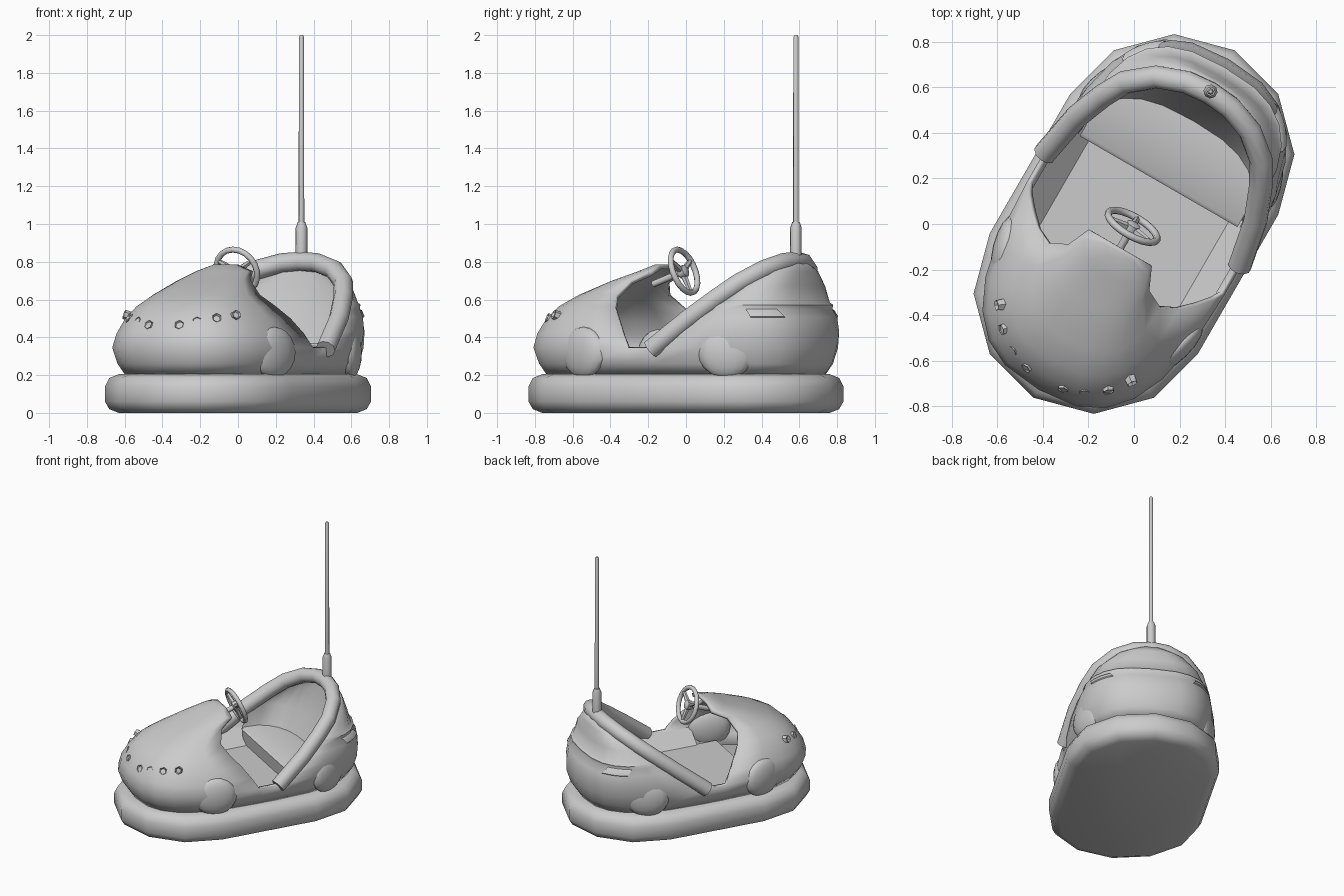
import bpy, bmesh, math
from mathutils import Vector, Matrix

cube = bpy.data.objects.get("Cube")
if cube:
    bpy.data.objects.remove(cube)

grey = bpy.data.materials.new("plain grey")
grey.use_nodes = True
GREY = (0.6, 0.6, 0.6, 1)
grey.diffuse_color = GREY
grey.node_tree.nodes["Principled BSDF"].inputs["Base Color"].default_value = GREY

TURN = math.radians(-30)   # the whole car is turned on its stand
SEG = 12


def finish(name, bm, fix_normals=True, thickness=0):
    """Turn a bmesh into a shaded, turned object."""
    if fix_normals:
        bmesh.ops.recalc_face_normals(bm, faces=bm.faces)
    mesh = bpy.data.meshes.new(name)
    bm.to_mesh(mesh)
    bm.free()
    mesh.materials.append(grey)
    obj = bpy.data.objects.new(name, mesh)
    bpy.context.collection.objects.link(obj)
    obj.rotation_euler.z = TURN
    if thickness:
        mod = obj.modifiers.new("shell", "SOLIDIFY")
        mod.thickness = thickness
        mod.offset = -1
    bpy.ops.object.select_all(action="DESELECT")
    obj.select_set(True)
    bpy.context.view_layer.objects.active = obj
    bpy.ops.object.shade_smooth_by_angle(angle=math.radians(50))
    return obj


def half(side, z, w, tip, end, start=-90, stop=90):
    """Half of a rounded slice: side -1 is the nose, +1 the tail."""
    pts = []
    for i in range(SEG + 1):
        t = math.radians(start + (stop - start) * i / SEG)
        s, c = math.sin(t), max(0, math.cos(t))
        u = math.copysign(abs(s) ** 0.75, s) * w
        pts.append(Vector((-side * u, end + (tip - end) * c ** 0.75, z)))
    return pts


def loft(bm, rings, closed=False, bottom=False, top=False):
    rows = [[bm.verts.new(p) for p in r] for r in rings]
    n = len(rows[0])
    for a, b in zip(rows, rows[1:]):
        for i in range(n if closed else n - 1):
            j = (i + 1) % n
            bm.faces.new((a[i], a[j], b[j], b[i]))
    if bottom:
        bm.faces.new(rows[0][::-1])
    if top:
        bm.faces.new(rows[-1])


def tube(bm, path, radii, ref, closed=False, sides=8):
    """Sweep a round section along a path."""
    path = [Vector(p) for p in path]
    n = len(path)
    ref = Vector(ref)
    if not isinstance(radii, (list, tuple)):
        radii = [radii] * n
    rings = []
    for i, p in enumerate(path):
        if closed:
            t = path[(i + 1) % n] - path[i - 1]
        else:
            t = path[min(i + 1, n - 1)] - path[max(i - 1, 0)]
        t.normalize()
        s = t.cross(ref).normalized()
        m = s.cross(t)
        rings.append([p + radii[i] * (math.cos(a) * s + math.sin(a) * m)
                      for a in (math.tau * (k + 0.5) / sides for k in range(sides))])
    if closed:
        rings.append(rings[0])
    loft(bm, rings, closed=True, bottom=not closed, top=not closed)
    bmesh.ops.remove_doubles(bm, verts=bm.verts, dist=1e-5)


def prism(name, section, half_width):
    """Extrude a (y, z) section across the car."""
    bm = bmesh.new()
    loft(bm, [[(x, y, z) for y, z in section] for x in (-half_width, half_width)],
         closed=True, bottom=True, top=True)
    return finish(name, bm)


# Rubber bumper: twelve-sided round stretched lengthwise
def stadium(r, z):
    pts = []
    for k in range(14):
        a = math.radians(30 * (k if k < 7 else k - 1))
        shift = 0.353 if k < 7 else -0.353
        pts.append((r * math.cos(a), r * math.sin(a) + shift, z))
    return pts


bm = bmesh.new()
loft(bm, [stadium(r, z) for r, z in
          ((0.455, 0), (0.505, 0.02), (0.528, 0.06), (0.528, 0.14), (0.505, 0.185), (0.455, 0.205))],
     closed=True, bottom=True, top=True)
finish("bumper", bm)

# Body shell in one skin: lower hull, hood and tail.
# Slices give height, half width, end of the car and edge of the opening.
HOOD = ((0.345, 0.5, -0.84, -0.07), (0.42, 0.47, -0.82, -0.115), (0.5, 0.42, -0.77, -0.17),
        (0.565, 0.36, -0.7, -0.225), (0.625, 0.285, -0.59, -0.26), (0.7, 0.205, -0.4, -0.22),
        (0.75, 0.16, -0.25, -0.12), (0.785, 0.07, -0.17, -0.12))
TAIL = ((0.345, 0.5, 0.835, 0.08), (0.43, 0.49, 0.835, 0.18), (0.505, 0.465, 0.82, 0.28),
        (0.55, 0.438, 0.79, 0.34), (0.572, 0.435, 0.795, 0.365), (0.584, 0.42, 0.775, 0.385),
        (0.67, 0.36, 0.75, 0.49), (0.75, 0.24, 0.73, 0.6), (0.8, 0.09, 0.71, 0.65))
bm = bmesh.new()
loft(bm, [half(-1, z, w, -tip, -0.07) + half(1, z, w, tip, 0.08) for z, w, tip in
          ((0.19, 0.43, 0.765), (0.26, 0.475, 0.81))]
     + [half(-1, *HOOD[0]) + half(1, *TAIL[0])], closed=True)
loft(bm, [half(-1, *row) for row in HOOD], top=True)
loft(bm, [half(1, *row) for row in TAIL])
bmesh.ops.remove_doubles(bm, verts=bm.verts, dist=1e-5)
finish("body_shell", bm, False, 0.025)

# Tail lamps: slim slanted plates on both rear corners
for side, name in ((-1, "right"), (1, "left")):
    bm = bmesh.new()
    rows = []
    for z, w, tip, v, shift in ((0.505, 0.465, 0.82, 0.28, 0), (0.511, 0.468, 0.824, 0.29, 1),
                                (0.543, 0.45, 0.802, 0.33, 5), (0.55, 0.438, 0.79, 0.34, 6)):
        a, b = 30 + shift, 56 + shift
        rows.append(half(1, z, w, tip, v, *((a, b) if side < 0 else (-b, -a))))
    loft(bm, rows)
    finish(name + "_tail_lamp", bm, False)

# Cockpit lining behind the seat
bm = bmesh.new()
loft(bm, [half(1, *row) for row in
          ((0.35, 0.41, 0.52, 0.216), (0.505, 0.43, 0.59, 0.28),
           (0.67, 0.345, 0.64, 0.49), (0.79, 0.1, 0.66, 0.64))])
bmesh.ops.reverse_faces(bm, faces=bm.faces)
finish("backrest", bm, False)

# Floor, bench seat and sloping inner sills
prism("floor", ((-0.4, 0.2), (0.35, 0.2), (0.35, 0.25), (-0.4, 0.25)), 0.37)
prism("seat", ((0.23, 0.24), (0.48, 0.24), (0.53, 0.355), (0.23, 0.37), (0.215, 0.355)), 0.4)
for side, name in ((-1, "right"), (1, "left")):
    bm = bmesh.new()
    loft(bm, [[(side * x, y, z) for x, z in ((0.355, 0.22), (0.355, 0.25), (0.465, 0.34), (0.42, 0.22))]
              for y in (-0.25, 0.25)], closed=True, bottom=True, top=True)
    finish(name + "_inner_sill", bm)

# Padded rail around the back of the cockpit
side_path = [(0.495, 0.07), (0.455, 0.28), (0.4, 0.42), (0.345, 0.52), (0.235, 0.61), (0.11, 0.655)]
plan = side_path + [(0, 0.665)] + [(-x, y) for x, y in reversed(side_path)]
bm = bmesh.new()
tube(bm, [(x, y, 0.345 + 0.78 * (y - 0.08)) for x, y in plan], 0.052, (0, -0.8, 1), sides=10)
finish("padded_rail", bm)

# Power pole and its socket
bm = bmesh.new()
tube(bm, [(0, 0.672, z) for z in (0.8, 0.98, 1.01)], [0.031, 0.031, 0.02], (0, 1, 0))
finish("pole_socket", bm)
bm = bmesh.new()
tube(bm, [(0, 0.672, z) for z in (1, 1.99, 2)], [0.015, 0.014, 0.008], (0, 1, 0))
finish("pole", bm)

# Steering wheel with three spokes, hub and column
tilt = math.radians(20)
centre = Vector((0, -0.012, 0.75))
axis = Vector((0, math.cos(tilt), math.sin(tilt)))
across = Vector((1, 0, 0))
upward = Vector((0, -math.sin(tilt), math.cos(tilt)))


def on_rim(deg, r=0.122):
    a = math.radians(deg)
    return centre + r * (math.cos(a) * across + math.sin(a) * upward)


bm = bmesh.new()
tube(bm, [on_rim(k * 18) for k in range(20)], 0.016, axis, closed=True)
finish("steering_rim", bm)
for deg, name in ((30, "left"), (150, "right"), (270, "lower")):
    bm = bmesh.new()
    tube(bm, [centre - 0.01 * axis, on_rim(deg)], [0.02, 0.012], axis, sides=6)
    finish(name + "_spoke", bm)
bm = bmesh.new()
tube(bm, [centre + d * axis for d in (-0.2, -0.03, -0.025, 0.01, 0.018)],
     [0.018, 0.018, 0.034, 0.034, 0.02], across)
finish("steering_column", bm)

# Row of small six-sided lamps, nearly flush, on each side of the nose
LAMPS = ((0.09, -0.77, 0.46), (0.175, -0.735, 0.478), (0.26, -0.68, 0.497), (0.33, -0.6, 0.515))
for side, name in ((-1, "right"), (1, "left")):
    for i, (x, y, z) in enumerate(LAMPS):
        bm = bmesh.new()
        out = Vector((side * x * 1.6, y + 0.2, 0.25)).normalized()
        place = Matrix.Translation((side * x, y, z)) @ out.to_track_quat("Z", "Y").to_matrix().to_4x4()
        bmesh.ops.create_cone(bm, cap_ends=True, segments=6, radius1=0.028, radius2=0.025,
                              depth=0.04, matrix=place)
        bm.normal_update()
        face = max((f for f in bm.faces if len(f.verts) == 6), key=lambda f: f.normal.dot(out))
        bmesh.ops.inset_region(bm, faces=[face], thickness=0.008, depth=-0.012)
        finish(f"{name}_nose_lamp_{i + 1}", bm)

# Round bulges low on the flanks, barely proud of the skin
for side, name in ((-1, "right"), (1, "left")):
    for y, x, turn, end in ((-0.375, 0.436, -16, "front"), (0.485, 0.412, 24, "rear")):
        bm = bmesh.new()
        place = (Matrix.Translation((side * x, y, 0.32))
                 @ Matrix.Rotation(math.radians(side * turn), 4, "Z")
                 @ Matrix.Diagonal((0.055, 0.15, 0.135, 1)))
        bmesh.ops.create_uvsphere(bm, u_segments=16, v_segments=10, radius=1, matrix=place)
        finish(f"{name}_{end}_bulge", bm)
